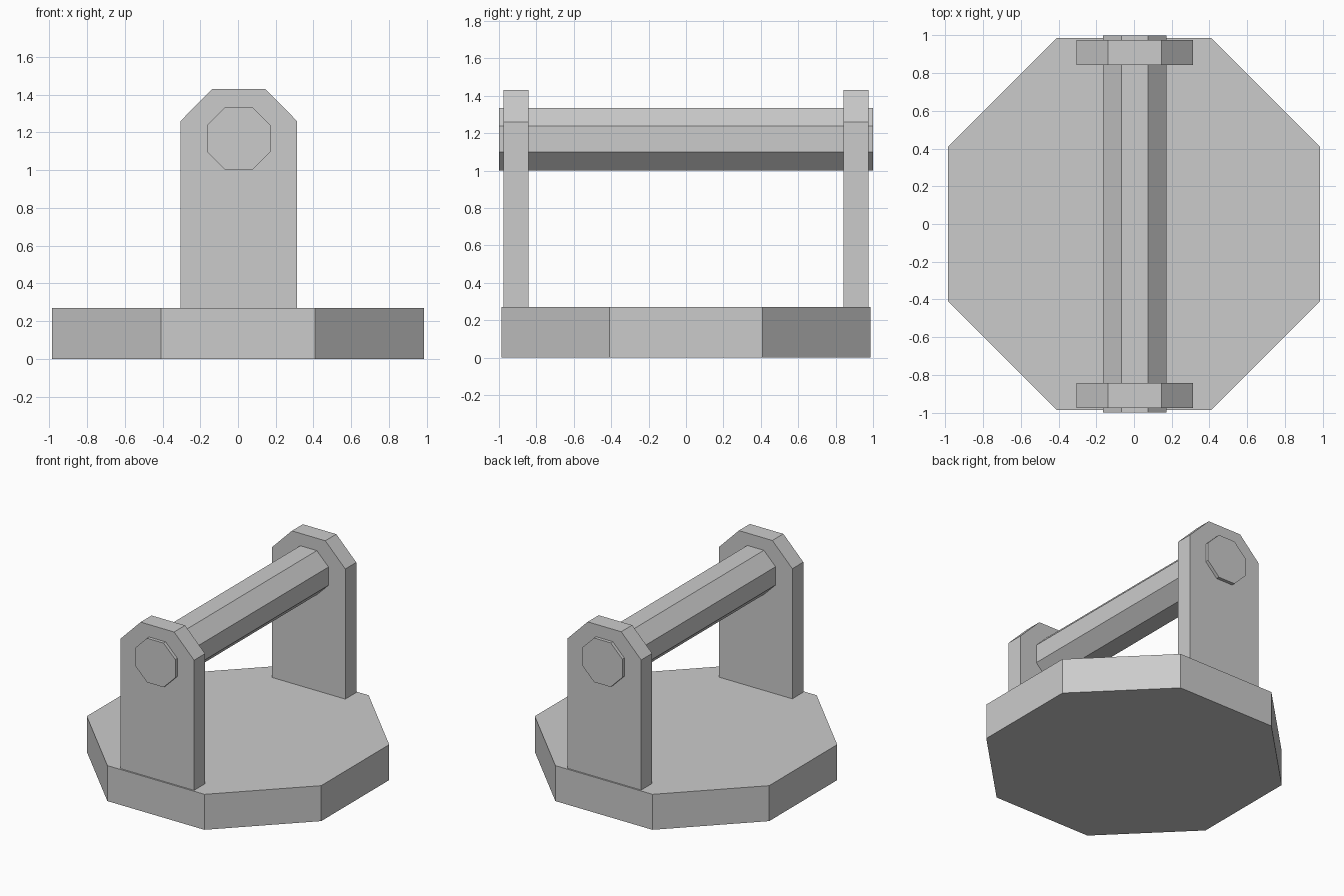
import bpy, bmesh, math

cube = bpy.data.objects.get("Cube")
if cube:
    bpy.data.objects.remove(cube, do_unlink=True)

# Single flat grey
grey = bpy.data.materials.new("plain_grey")
grey.use_nodes = True
colour = (0.6, 0.6, 0.6, 1)
grey.diffuse_color = colour
grey.node_tree.nodes["Principled BSDF"].inputs["Base Color"].default_value = colour


def prism(name, points, offset):
    """Extrude a closed outline of 3D points along an offset vector."""
    bm = bmesh.new()
    face = bm.faces.new([bm.verts.new(p) for p in points])
    result = bmesh.ops.extrude_face_region(bm, geom=[face], use_keep_orig=True)
    moved = [g for g in result["geom"] if isinstance(g, bmesh.types.BMVert)]
    bmesh.ops.translate(bm, verts=moved, vec=offset)
    bmesh.ops.recalc_face_normals(bm, faces=bm.faces)
    mesh = bpy.data.meshes.new(name)
    bm.to_mesh(mesh)
    bm.free()
    mesh.materials.append(grey)
    obj = bpy.data.objects.new(name, mesh)
    bpy.context.collection.objects.link(obj)
    return obj


def octagon(apothem):
    """Corners of an octagon with flat sides facing the axes."""
    r = apothem / math.cos(math.pi / 8)
    angles = [(i + 0.5) * math.pi / 4 for i in range(8)]
    return [(r * math.cos(a), r * math.sin(a)) for a in angles]


BASE_TOP, BAR_Z, MID_X = 0.27, 1.168, 0.004

# Octagonal base slab
prism("base", [(x, y, 0) for x, y in octagon(0.987)], (0, 0, BASE_TOP))

# Two uprights with chamfered top corners
half = [(0.309, BASE_TOP), (0.309, 1.26), (0.141, 1.43)]
outline = half + [(-x, z) for x, z in reversed(half)]
for name, y in (("front_upright", -0.975), ("back_upright", 0.843)):
    prism(name, [(MID_X + x, y, z) for x, z in outline], (0, 0.132, 0))

# Octagonal crossbar passing through both uprights
prism("crossbar", [(MID_X + x, -1, BAR_Z + z) for x, z in octagon(0.168)], (0, 2, 0))
